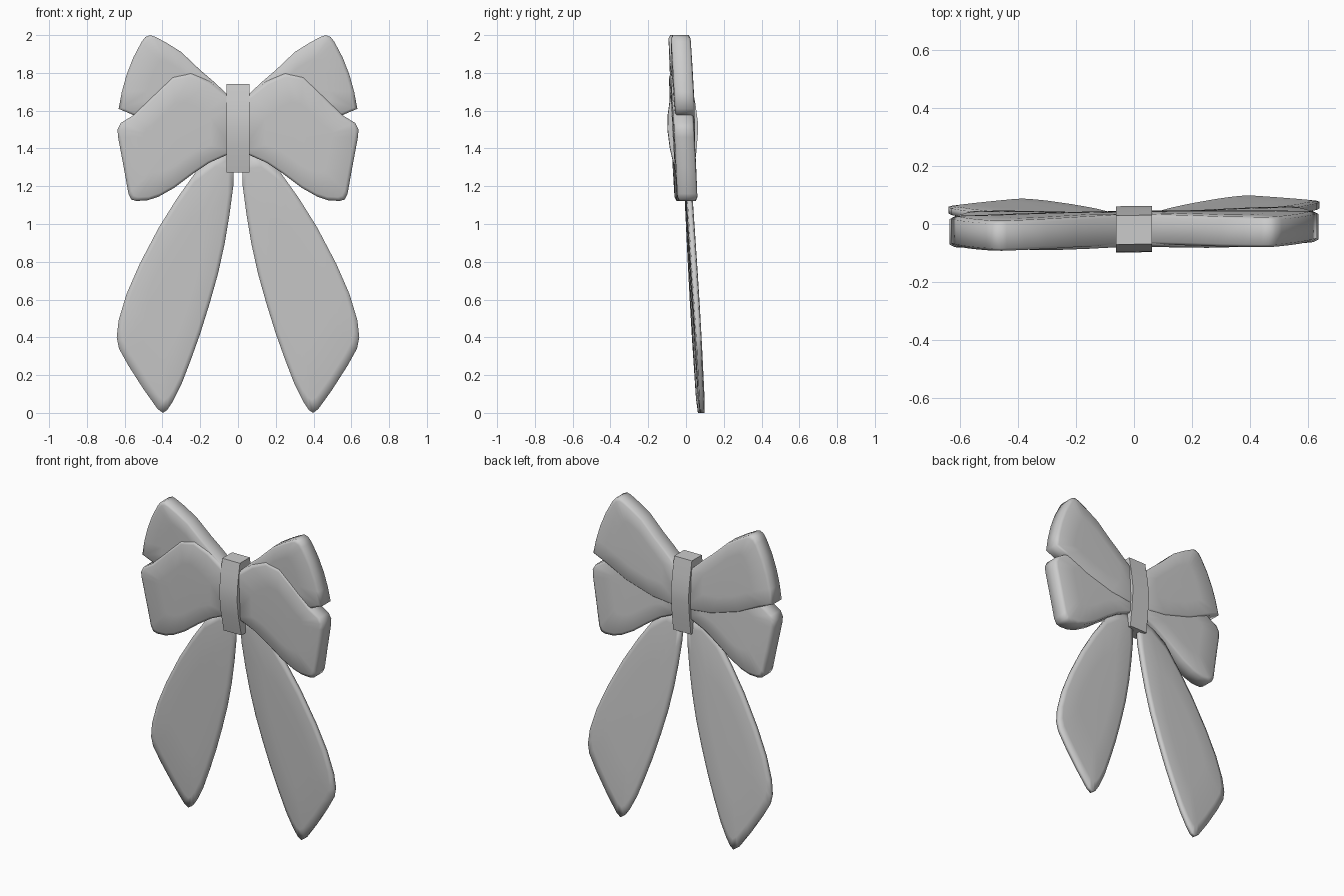
import bpy, bmesh

cube = bpy.data.objects.get("Cube")
if cube:
    bpy.data.objects.remove(cube, do_unlink=True)

GREY = (0.6, 0.6, 0.6, 1.0)
mat = bpy.data.materials.new("soft grey")
mat.use_nodes = True
mat.diffuse_color = GREY
bsdf = next(n for n in mat.node_tree.nodes if n.type == 'BSDF_PRINCIPLED')
bsdf.inputs["Base Color"].default_value = GREY
bsdf.inputs["Roughness"].default_value = 0.6

YAW = 0.014   # the bow is turned very slightly about z


def finish(name, bm, angle):
    """Turn a bmesh into a smooth shaded object."""
    bmesh.ops.recalc_face_normals(bm, faces=bm.faces)
    me = bpy.data.meshes.new(name)
    bm.to_mesh(me)
    bm.free()
    me.materials.append(mat)
    ob = bpy.data.objects.new(name, me)
    bpy.context.collection.objects.link(ob)
    bpy.ops.object.select_all(action='DESELECT')
    ob.select_set(True)
    bpy.context.view_layer.objects.active = ob
    bpy.ops.object.shade_smooth_by_angle(angle=angle)
    return ob


def pillow(name, outline, side, half, lean, rings):
    """Padded slab: the outline is repeated as shrinking rings front and back."""
    bm = bmesh.new()
    n = len(outline)
    cx = (min(p[0] for p in outline) + max(p[0] for p in outline)) / 2
    cz = (min(p[1] for p in outline) + max(p[1] for p in outline)) / 2

    def vert(x, z, offset):
        return bm.verts.new((side * x, lean(z) + YAW * side * x + offset, z))

    steps = [(s, -half * h) for s, h in reversed(rings)] + [(s, half * h) for s, h in rings]
    loops = [[vert(cx + (x - cx) * s, cz + (z - cz) * s, y) for x, z in outline]
             for s, y in steps]
    for a, b in zip(loops, loops[1:]):
        for i in range(n):
            j = (i + 1) % n
            bm.faces.new((a[i], a[j], b[j], b[i]))
    # close both sides with a fan to the middle
    for ring, y in ((loops[0], steps[0][1]), (loops[-1], steps[-1][1])):
        mid = vert(cx, cz, y)
        for i in range(n):
            bm.faces.new((ring[i], ring[(i + 1) % n], mid))
    return finish(name, bm, 3.14)


# Outlines (x, z) for the +x half of the bow
UPPER = [(0.0, 1.64), (0.06, 1.69), (0.13, 1.755), (0.2, 1.815), (0.3, 1.91),
         (0.38, 1.96), (0.44, 1.992), (0.465, 2.0), (0.49, 1.99), (0.51, 1.965),
         (0.555, 1.88), (0.59, 1.79), (0.615, 1.7), (0.632, 1.61), (0.55, 1.575),
         (0.4, 1.5), (0.2, 1.44), (0.0, 1.42)]
LOWER = [(0.0, 1.38), (0.06, 1.365), (0.15, 1.325), (0.24, 1.265), (0.34, 1.19),
         (0.42, 1.145), (0.48, 1.125), (0.54, 1.122), (0.565, 1.13), (0.58, 1.16),
         (0.605, 1.3), (0.635, 1.46), (0.638, 1.5), (0.62, 1.535), (0.555, 1.575),
         (0.45, 1.68), (0.345, 1.78), (0.25, 1.8), (0.15, 1.755), (0.06, 1.685),
         (0.0, 1.64)]
TAIL = [(0.02, 1.36), (0.025, 1.2), (0.045, 1.05), (0.07, 0.9), (0.105, 0.74),
        (0.15, 0.58), (0.2, 0.42), (0.25, 0.28), (0.3, 0.15), (0.345, 0.06),
        (0.375, 0.015), (0.397, 0.0), (0.425, 0.02), (0.5, 0.125), (0.58, 0.25),
        (0.63, 0.34), (0.642, 0.4), (0.632, 0.49), (0.59, 0.63), (0.52, 0.79),
        (0.42, 0.98), (0.32, 1.14), (0.22, 1.28), (0.1, 1.37)]

LOOP_RINGS = [(1.0, 0.82), (0.94, 1.0), (0.55, 1.05)]
TAIL_RINGS = [(1.0, 0.6), (0.9, 0.9), (0.5, 1.0)]


def loop_lean(z):
    return -0.04 + 0.051 * (2 - z)


def tail_lean(z):
    return 0.08 - 0.058 * z


for side, word in ((1, "left"), (-1, "right")):
    pillow(word + "_upper_loop", UPPER, side, 0.052,
           lambda z: loop_lean(z) + 0.005, LOOP_RINGS)
    pillow(word + "_lower_loop", LOWER, side, 0.053,
           lambda z: loop_lean(z) - 0.004, LOOP_RINGS)
    pillow(word + "_tail", TAIL, side, 0.019, tail_lean, TAIL_RINGS)

# Knot band: a bulging (y, z) profile carried across x
BAND = [(-0.07, 1.74), (-0.085, 1.66), (-0.096, 1.58), (-0.098, 1.5), (-0.085, 1.4),
        (-0.055, 1.272), (0.04, 1.272), (0.054, 1.38), (0.062, 1.48), (0.062, 1.54),
        (0.05, 1.63), (0.03, 1.74)]
bm = bmesh.new()
ends = [[bm.verts.new((x, y + YAW * x, z)) for y, z in BAND] for x in (-0.062, 0.062)]
for i in range(len(BAND)):
    j = (i + 1) % len(BAND)
    bm.faces.new((ends[0][i], ends[0][j], ends[1][j], ends[1][i]))
for end in ends:
    bm.faces.new(end)
finish("knot_band", bm, 0.7)
